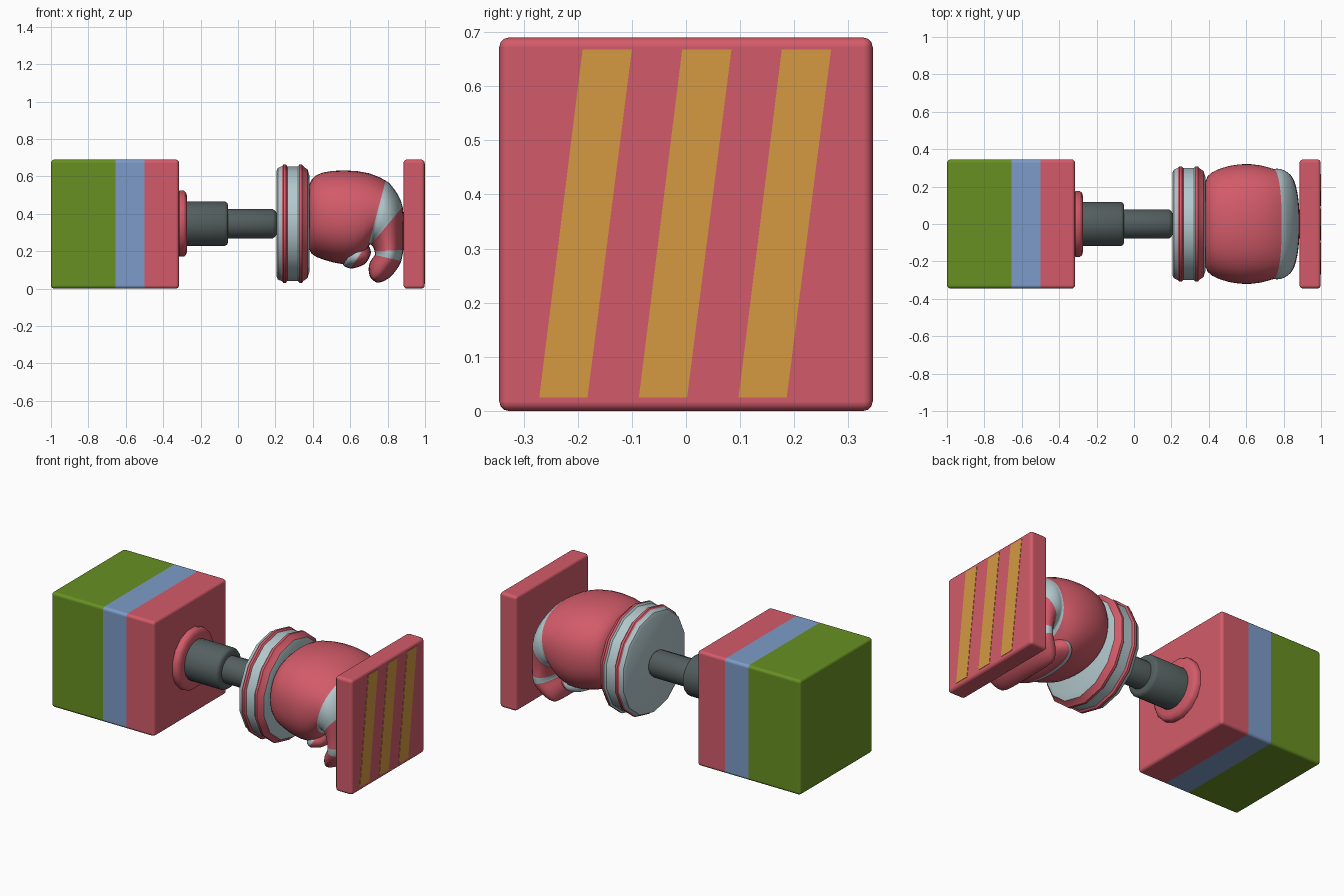
import bpy
import bmesh
from math import cos, sin, tau, radians
from mathutils import Vector

if "Cube" in bpy.data.objects:
    bpy.data.objects.remove(bpy.data.objects["Cube"], do_unlink=True)

AXIS_Z = 0.347


def material(name, rgb):
    mat = bpy.data.materials.new(name)
    mat.use_nodes = True
    mat.diffuse_color = (*rgb, 1)
    mat.node_tree.nodes["Principled BSDF"].inputs["Base Color"].default_value = (*rgb, 1)
    return mat


red = material("red", (0.65, 0.105, 0.142))
green = material("green", (0.138, 0.28, 0.016))
blue = material("blue", (0.205, 0.33, 0.58))
pale = material("pale grey blue", (0.45, 0.58, 0.61))
steel = material("dark steel", (0.09, 0.115, 0.115))
yellow = material("ochre", (0.66, 0.32, 0.055))


def finish(bm, name, mats, smooth=None):
    bmesh.ops.recalc_face_normals(bm, faces=bm.faces)
    mesh = bpy.data.meshes.new(name)
    bm.to_mesh(mesh)
    bm.free()
    obj = bpy.data.objects.new(name, mesh)
    bpy.context.collection.objects.link(obj)
    for mat in mats:
        mesh.materials.append(mat)
    if smooth:
        bpy.ops.object.select_all(action="DESELECT")
        obj.select_set(True)
        bpy.context.view_layer.objects.active = obj
        bpy.ops.object.shade_smooth_by_angle(angle=radians(smooth))
    return obj


def box(name, x0, x1, mats, cuts=()):
    """Rounded block along x, divided into colour bands at the cuts."""
    bm = bmesh.new()
    bmesh.ops.create_cube(bm, size=1)
    for v in bm.verts:
        v.co = ((x0 + x1) / 2 + v.co.x * (x1 - x0), v.co.y * 0.69, 0.345 + v.co.z * 0.69)
    for c in cuts:
        bmesh.ops.bisect_plane(bm, geom=bm.verts[:] + bm.edges[:] + bm.faces[:],
                               plane_co=(c, 0, 0), plane_no=(1, 0, 0))
    for f in bm.faces:
        f.material_index = sum(f.calc_center_median().x > c for c in cuts)
    obj = finish(bm, name, mats, 30)
    bev = obj.modifiers.new("rounded edges", "BEVEL")
    bev.width, bev.segments, bev.harden_normals = 0.018, 3, True
    return obj


def loft(bm, rings, bands=None):
    """Skin a list of point rings and cap both ends."""
    loops = [[bm.verts.new(p) for p in ring] for ring in rings]
    for i, (a, b) in enumerate(zip(loops, loops[1:])):
        for j in range(len(a)):
            k = (j + 1) % len(a)
            f = bm.faces.new((a[j], a[k], b[k], b[j]))
            f.material_index = bands[i] if bands else 0
    for loop, band in ((loops[0], 0), (loops[-1], -1)):
        f = bm.faces.new(loop)
        f.material_index = bands[band] if bands else 0


def turned(name, profile, sides, mats, bands=None, smooth=35):
    """Solid of revolution about the x axis from (x, radius) points."""
    bm = bmesh.new()
    loft(bm, [[(x, r * cos(tau * (j + 0.5) / sides), AXIS_Z + r * sin(tau * (j + 0.5) / sides))
               for j in range(sides)] for x, r in profile], bands)
    return finish(bm, name, mats, smooth)


def padded(name, sections, bands):
    """Soft form through sections: (inner x, z), (outer x, z), half width in y."""
    bm = bmesh.new()
    rings = []
    for inner, outer, width in sections:
        lo, hi = Vector((inner[0], 0, inner[1])), Vector((outer[0], 0, outer[1]))
        mid, half = (lo + hi) / 2, (hi - lo) / 2
        ring = []
        for j in range(24):
            c, s = cos(tau * j / 24), sin(tau * j / 24)
            # slightly squared ellipse
            k = (abs(c) ** 2.4 + abs(s) ** 2.4) ** (-1 / 2.4)
            ring.append(mid + half * s * k + Vector((0, width * c * k, 0)))
        rings.append(ring)
    loft(bm, rings, bands)
    obj = finish(bm, name, [red, pale], 180)
    obj.modifiers.new("soft", "SUBSURF").levels = 1
    obj.modifiers["soft"].render_levels = 1
    return obj


# Spring box with green, blue and red bands
box("spring_box", -1, -0.315, [green, blue, red], (-0.655, -0.5))

# Collar and telescopic rod
turned("collar", [(-0.32, 0.17), (-0.312, 0.18), (-0.29, 0.18), (-0.278, 0.17), (-0.272, 0.15)],
       16, [red], smooth=50)
turned("outer_rod", [(-0.3, 0.12), (-0.07, 0.12), (-0.058, 0.113), (-0.053, 0.1)], 20, [steel], smooth=50)
turned("inner_rod", [(-0.06, 0.08), (0.185, 0.08), (0.2, 0.07), (0.21, 0.05)], 16, [steel], smooth=50)

# Ribbed cuff with two red piping rings
turned("cuff", [(0.205, 0.28), (0.213, 0.298), (0.236, 0.308), (0.242, 0.316), (0.256, 0.316),
                (0.264, 0.306), (0.32, 0.306), (0.328, 0.316), (0.342, 0.316), (0.35, 0.306),
                (0.372, 0.29), (0.381, 0.26)],
       14, [pale, red], [0, 0, 1, 1, 1, 0, 0, 1, 1, 1, 0])

# Glove: palm, then fingers curling down and under, with pale bands
padded("glove", [
    ((0.375, 0.24), (0.375, 0.54), 0.21),
    ((0.383, 0.18), (0.39, 0.59), 0.26),
    ((0.45, 0.155), (0.44, 0.625), 0.297),
    ((0.57, 0.12), (0.56, 0.638), 0.328),
    ((0.66, 0.135), (0.71, 0.625), 0.318),
    ((0.695, 0.215), (0.805, 0.57), 0.292),
    ((0.7, 0.23), (0.81, 0.565), 0.298),
    ((0.705, 0.235), (0.855, 0.51), 0.298),
    ((0.71, 0.235), (0.886, 0.44), 0.285),
    ((0.715, 0.23), (0.886, 0.36), 0.28),
    ((0.725, 0.22), (0.886, 0.24), 0.275),
    ((0.73, 0.2), (0.886, 0.215), 0.28),
    ((0.735, 0.18), (0.875, 0.14), 0.275),
    ((0.715, 0.16), (0.855, 0.11), 0.265),
    ((0.695, 0.125), (0.81, 0.05), 0.245),
    ((0.7, 0.075), (0.755, 0.03), 0.215),
    ((0.71, 0.055), (0.735, 0.033), 0.17),
], [0, 0, 0, 0, 0, 1, 1, 1, 0, 0, 0, 1, 0, 0, 0, 0])

# Thumb tucked beneath the palm
padded("thumb", [
    ((0.55, 0.135), (0.65, 0.28), 0.2),
    ((0.57, 0.115), (0.675, 0.26), 0.225),
    ((0.605, 0.105), (0.69, 0.235), 0.23),
    ((0.615, 0.108), (0.7, 0.23), 0.222),
    ((0.66, 0.118), (0.712, 0.205), 0.205),
    ((0.69, 0.14), (0.71, 0.18), 0.16),
], [1, 1, 0, 0, 0])

# Striking plate with slanted warning stripes
box("strike_plate", 0.885, 0.998, [red])
for i in range(3):
    y = -0.225 + i * 0.184
    bm = bmesh.new()
    outline = [(y - 0.046, 0.025), (y + 0.043, 0.025), (y + 0.125, 0.668), (y + 0.034, 0.668)]
    loft(bm, [[(x, py, pz) for py, pz in outline] for x in (0.995, 1.0)])
    finish(bm, f"stripe_{i + 1}", [yellow])
